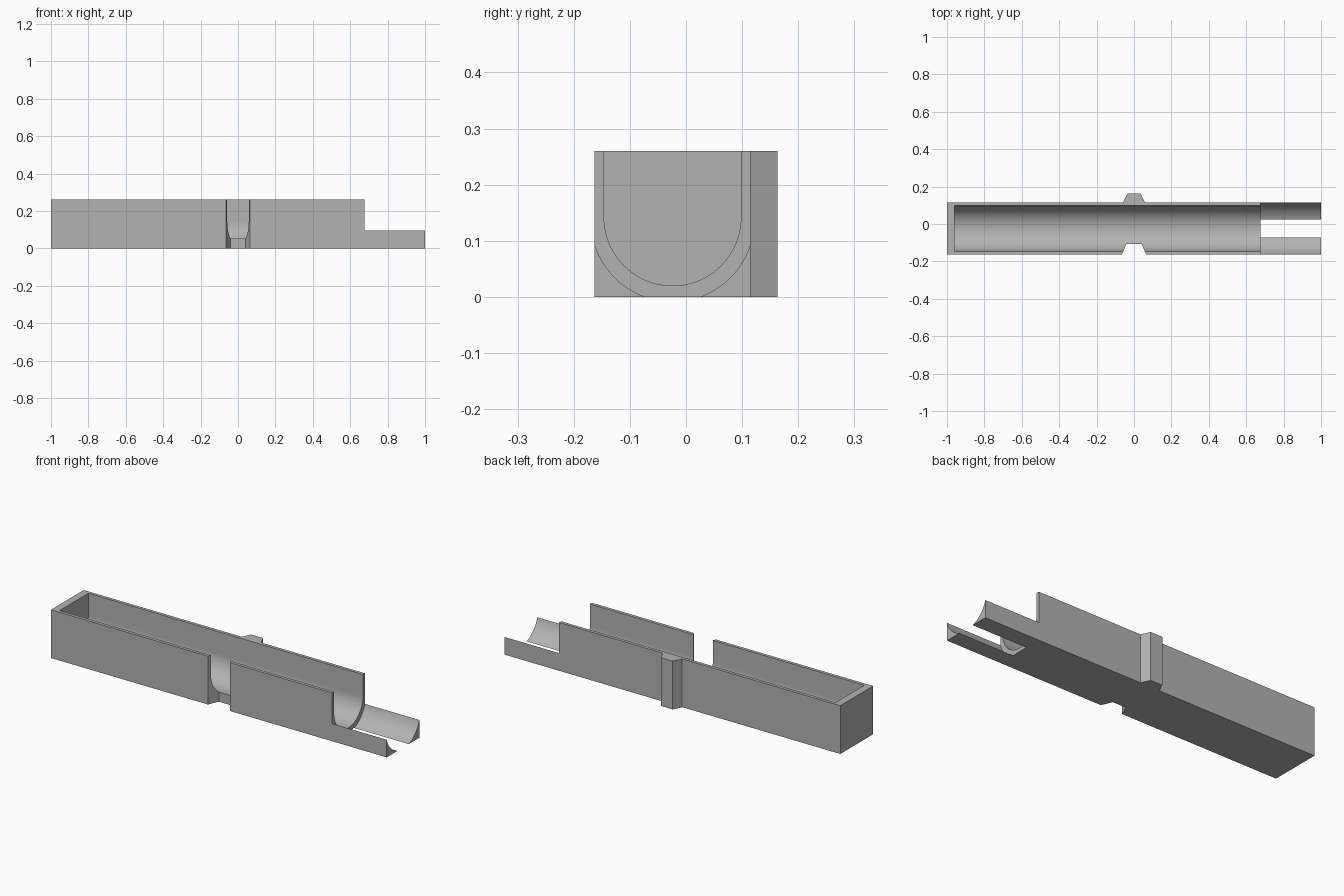
import bpy, bmesh, math
from mathutils import Vector

cube = bpy.data.objects.get("Cube")
if cube:
    bpy.data.objects.remove(cube, do_unlink=True)

HEIGHT = 0.26
FRONT, BACK = -0.163, 0.115
MID = (FRONT + BACK) / 2
STEP = 0.675          # where the full-height walls end

grey = bpy.data.materials.new("plain grey")
grey.use_nodes = True
colour = (0.45, 0.45, 0.45, 1)
grey.diffuse_color = colour
grey.node_tree.nodes["Principled BSDF"].inputs["Base Color"].default_value = colour


def prism(name, points, offset):
    """Extrude a closed outline along an offset."""
    bm = bmesh.new()
    face = bm.faces.new([bm.verts.new(p) for p in points])
    out = bmesh.ops.extrude_face_region(bm, geom=[face])
    verts = [g for g in out["geom"] if isinstance(g, bmesh.types.BMVert)]
    bmesh.ops.translate(bm, verts=verts, vec=Vector(offset))
    bmesh.ops.recalc_face_normals(bm, faces=bm.faces)
    mesh = bpy.data.meshes.new(name)
    bm.to_mesh(mesh)
    bm.free()
    mesh.materials.append(grey)
    obj = bpy.data.objects.new(name, mesh)
    bpy.context.collection.objects.link(obj)
    return obj


def round_channel(name, x0, x1, radius, centre_z, steps=48):
    """U-shaped cutter running along x, open above the body."""
    pts = [(x0, MID + radius, 0.4), (x0, MID - radius, 0.4)]
    for i in range(steps + 1):
        a = math.pi * (1 + i / steps)
        pts.append((x0, MID + radius * math.cos(a), centre_z + radius * math.sin(a)))
    return prism(name, pts, (x1 - x0, 0, 0))


# Body plan with the front notch and the matching rear key
plan = [(-1, FRONT), (-0.065, FRONT), (-0.04, -0.106), (0.04, -0.106), (0.065, FRONT),
        (1, FRONT), (1, BACK), (0.058, BACK), (0.035, 0.163), (-0.035, 0.163),
        (-0.058, BACK), (-1, BACK)]
body = prism("trough_body", [(x, y, 0) for x, y in plan], (0, 0, HEIGHT))

# Channel inside the trough, and the wider cut that leaves two low end prongs
cutters = [round_channel("channel_cutter", -0.96, 0.8, 0.122, 0.142),
           round_channel("prong_cutter", STEP, 1.1, 0.1453, 0.137)]

bpy.ops.object.select_all(action="DESELECT")
body.select_set(True)
bpy.context.view_layer.objects.active = body
for cutter in cutters:
    mod = body.modifiers.new(cutter.name, "BOOLEAN")
    mod.operation = "DIFFERENCE"
    mod.solver = "EXACT"
    mod.object = cutter
    bpy.ops.object.modifier_apply(modifier=mod.name)
    bpy.data.objects.remove(cutter, do_unlink=True)

bpy.ops.object.shade_smooth_by_angle(angle=math.radians(30))
